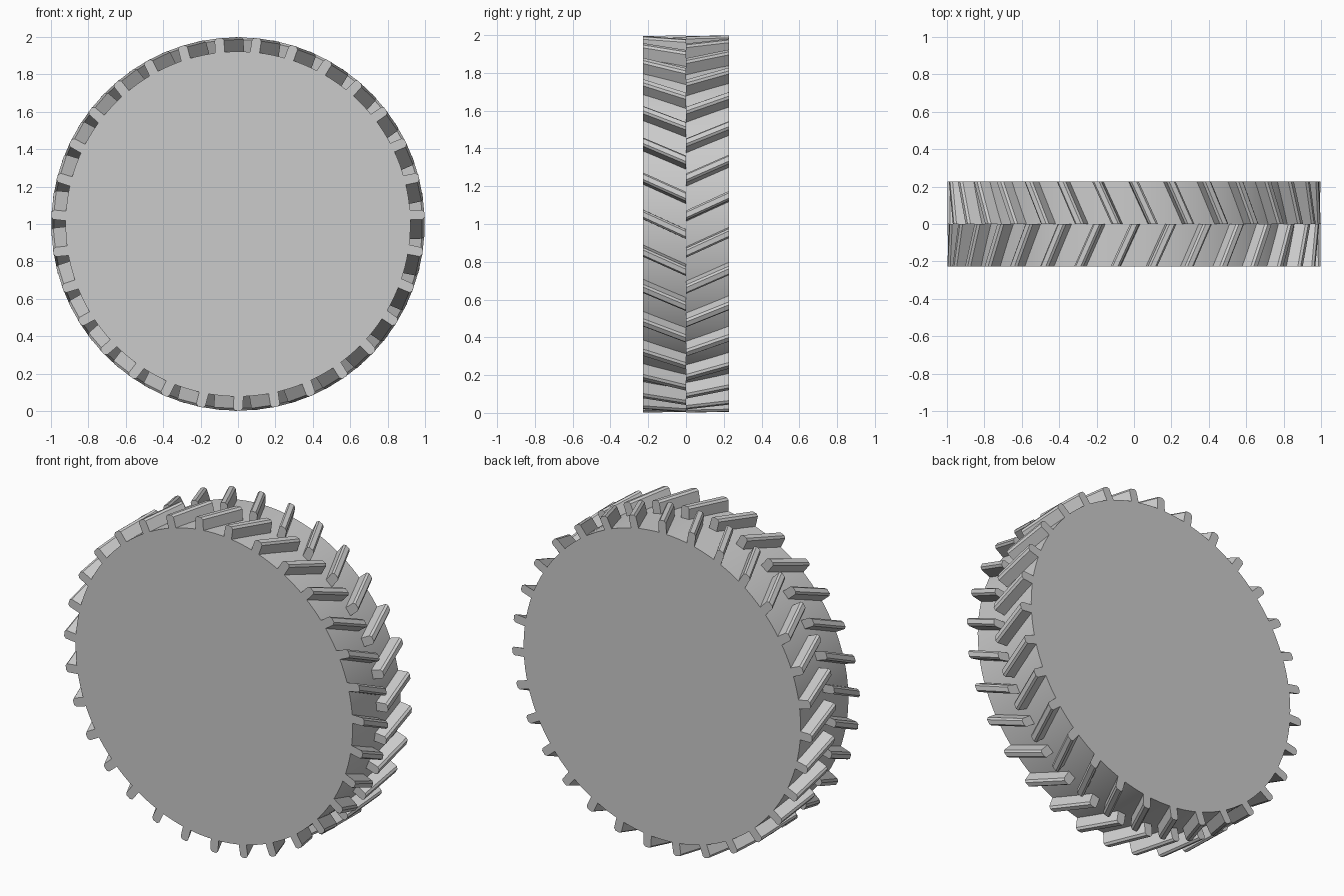
import bpy, bmesh, math
from mathutils import Vector, Matrix

cube = bpy.data.objects.get("Cube")
if cube:
    bpy.data.objects.remove(cube, do_unlink=True)

HALF_WIDTH = 0.227      # half the thickness of the wheel
BODY_RADIUS = 0.922
TIP_RADIUS = 0.997
COUNT = 31              # treads in each row
SLANT = 0.052           # sideways shift at each end of a tread
CENTRE = Vector((0, 0, 1))

grey = bpy.data.materials.new("light_grey")
grey.use_nodes = True
colour = (0.6, 0.6, 0.6, 1)
grey.diffuse_color = colour
grey.node_tree.nodes["Principled BSDF"].inputs["Base Color"].default_value = colour

# Solid wheel body
bpy.ops.mesh.primitive_cylinder_add(
    vertices=4 * COUNT, radius=BODY_RADIUS, depth=2 * HALF_WIDTH,
    location=CENTRE, rotation=(math.pi / 2, 0, 0))
body = bpy.context.object
body.name = "wheel_body"
body.data.materials.append(grey)
bpy.ops.object.shade_smooth_by_angle(angle=math.radians(30))

# Tread cross-section: sideways offset and radius, with chamfered outer edges
PROFILE = [(-0.026, 0.88), (0.026, 0.88), (0.025, TIP_RADIUS - 0.012),
           (0.014, TIP_RADIUS), (-0.014, TIP_RADIUS), (-0.025, TIP_RADIUS - 0.012)]


def tread_row(name, side, mid_angle):
    """Ring of slanted bars between the centre line and one rim."""
    bm = bmesh.new()
    for i in range(COUNT):
        turn = Matrix.Rotation(-(mid_angle + i * math.tau / COUNT), 4, 'Y')
        rings = []
        for y, shift in ((0, -SLANT), (side * HALF_WIDTH, SLANT)):
            # local x is radial, local z runs around the wheel
            rings.append([bm.verts.new(turn @ Vector((r, y, t + shift)))
                          for t, r in PROFILE])
        inner, outer = rings
        bm.faces.new(inner)
        bm.faces.new(outer)
        for k in range(len(PROFILE)):
            j = (k + 1) % len(PROFILE)
            bm.faces.new((inner[k], inner[j], outer[j], outer[k]))
    bmesh.ops.recalc_face_normals(bm, faces=bm.faces)
    mesh = bpy.data.meshes.new(name)
    bm.to_mesh(mesh)
    bm.free()
    mesh.materials.append(grey)
    row = bpy.data.objects.new(name, mesh)
    row.location = CENTRE
    bpy.context.collection.objects.link(row)


# Front and back rows, staggered by half a pitch
start = math.radians(92.8)
tread_row("front_treads", -1, start)
tread_row("back_treads", 1, start - math.pi / COUNT)
